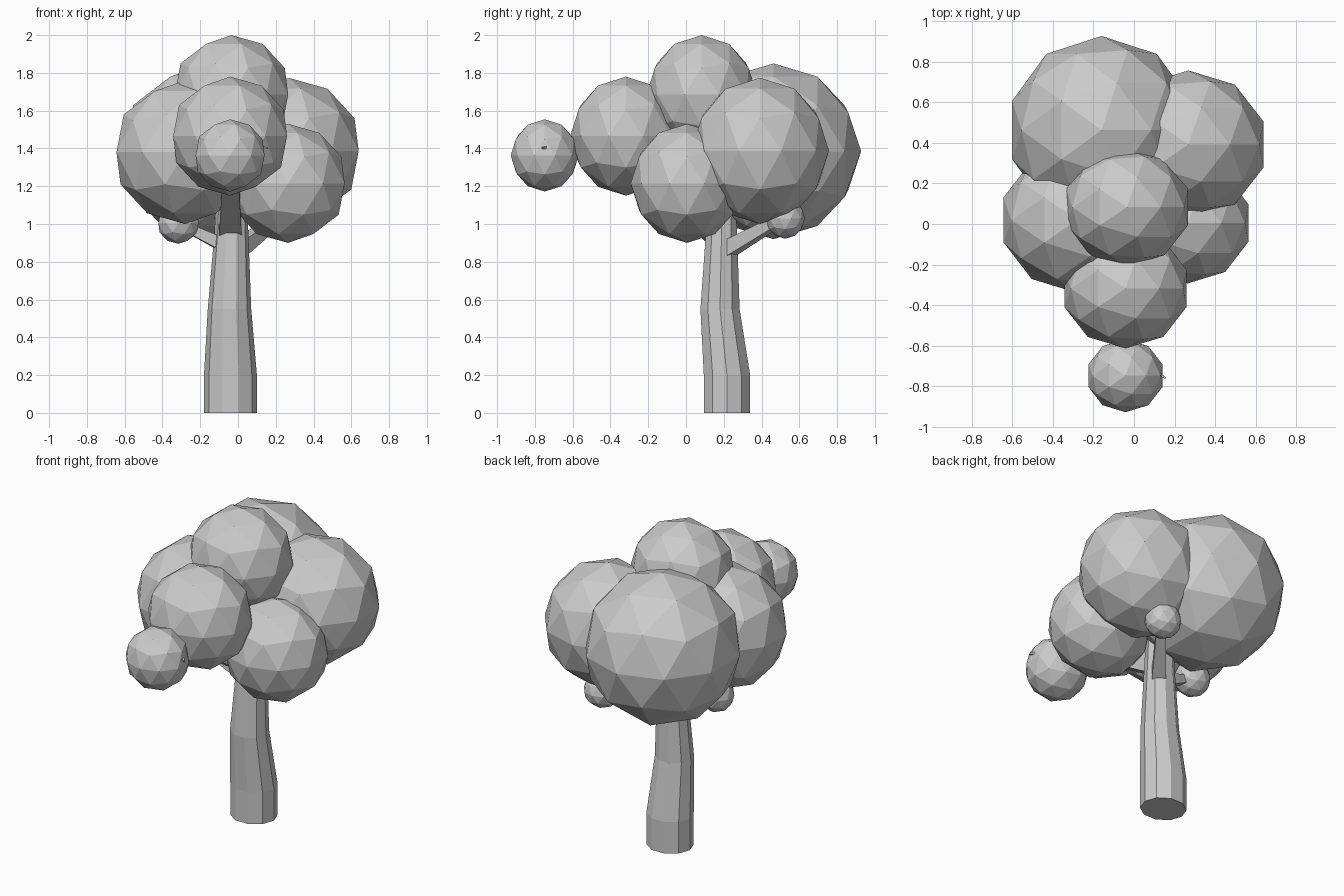
import bpy, bmesh, math
from mathutils import Vector

if "Cube" in bpy.data.objects:
    bpy.data.objects.remove(bpy.data.objects["Cube"])


def foliage(name, center, radius):
    # Low-poly leaf ball, flat shaded
    bpy.ops.mesh.primitive_ico_sphere_add(subdivisions=2, radius=1, location=center)
    ob = bpy.context.object
    ob.name = name
    ob.scale = radius
    return ob


def loft(name, rings):
    # Closed tube through rings of points
    bm = bmesh.new()
    loops = [[bm.verts.new(p) for p in ring] for ring in rings]
    n = len(loops[0])
    for a, b in zip(loops, loops[1:]):
        for i in range(n):
            j = (i + 1) % n
            bm.faces.new((a[i], a[j], b[j], b[i]))
    bm.faces.new(loops[0][::-1])
    bm.faces.new(loops[-1])
    bmesh.ops.recalc_face_normals(bm, faces=bm.faces)
    me = bpy.data.meshes.new(name)
    bm.to_mesh(me)
    bm.free()
    ob = bpy.data.objects.new(name, me)
    bpy.context.collection.objects.link(ob)
    return ob


def branch(name, start, end, r0, r1, sides=4):
    # Tapered limb between two points
    a, b = Vector(start), Vector(end)
    q = (b - a).to_track_quat('Z', 'Y')
    rings = []
    for p, r in ((a, r0), (b, r1)):
        rings.append([p + q @ Vector((r * math.cos(t), r * math.sin(t), 0))
                      for t in (math.tau * (i + 0.5) / sides for i in range(sides))])
    loft(name, rings)


# Trunk: ten-sided, gently bent (x, y, z, rx, ry)
sections = [(-.04, .217, 0, .14, .129), (-.04, .217, .2, .14, .129),
            (-.045, .18, .55, .115, .109), (-.035, .188, .95, .09, .087),
            (-.035, .19, 1.3, .075, .07)]
loft("trunk", [[(x + rx * math.cos(math.tau * i / 10), y + ry * math.sin(math.tau * i / 10), z)
                for i in range(10)] for x, y, z, rx, ry in sections])

# Limbs that carry the leaf balls
branch("front_branch", (-.04, .16, .99), (-.04, -.32, 1.27), .085, .06)
branch("right_branch", (-.01, .21, .86), (.22, .51, 1.03), .06, .035)
branch("left_branch", (-.06, .19, .88), (-.31, .15, 1.0), .05, .03)
branch("twig", (.11, -.73, 1.41), (.155, -.76, 1.40), .012, .006)

# Leaf balls
foliage("top_leaves", (-.035, .083, 1.685), (.316, .292, .315))
foliage("back_leaves", (-.16, .463, 1.385), (.464, .464, .465))
foliage("left_leaves", (-.28, .02, 1.38), (.382, .36, .38))
foliage("right_back_leaves", (.268, .392, 1.387), (.39, .365, .387))
foliage("right_front_leaves", (.265, .005, 1.215), (.315, .298, .315))
foliage("front_leaves", (-.042, -.318, 1.465), (.317, .295, .315))
foliage("front_tip_leaves", (-.042, -.748, 1.363), (.192, .18, .191))
foliage("left_small_leaves", (-.315, .15, 1.005), (.112, .105, .11))
foliage("right_small_leaves", (.22, .525, 1.03), (.112, .105, .108))
